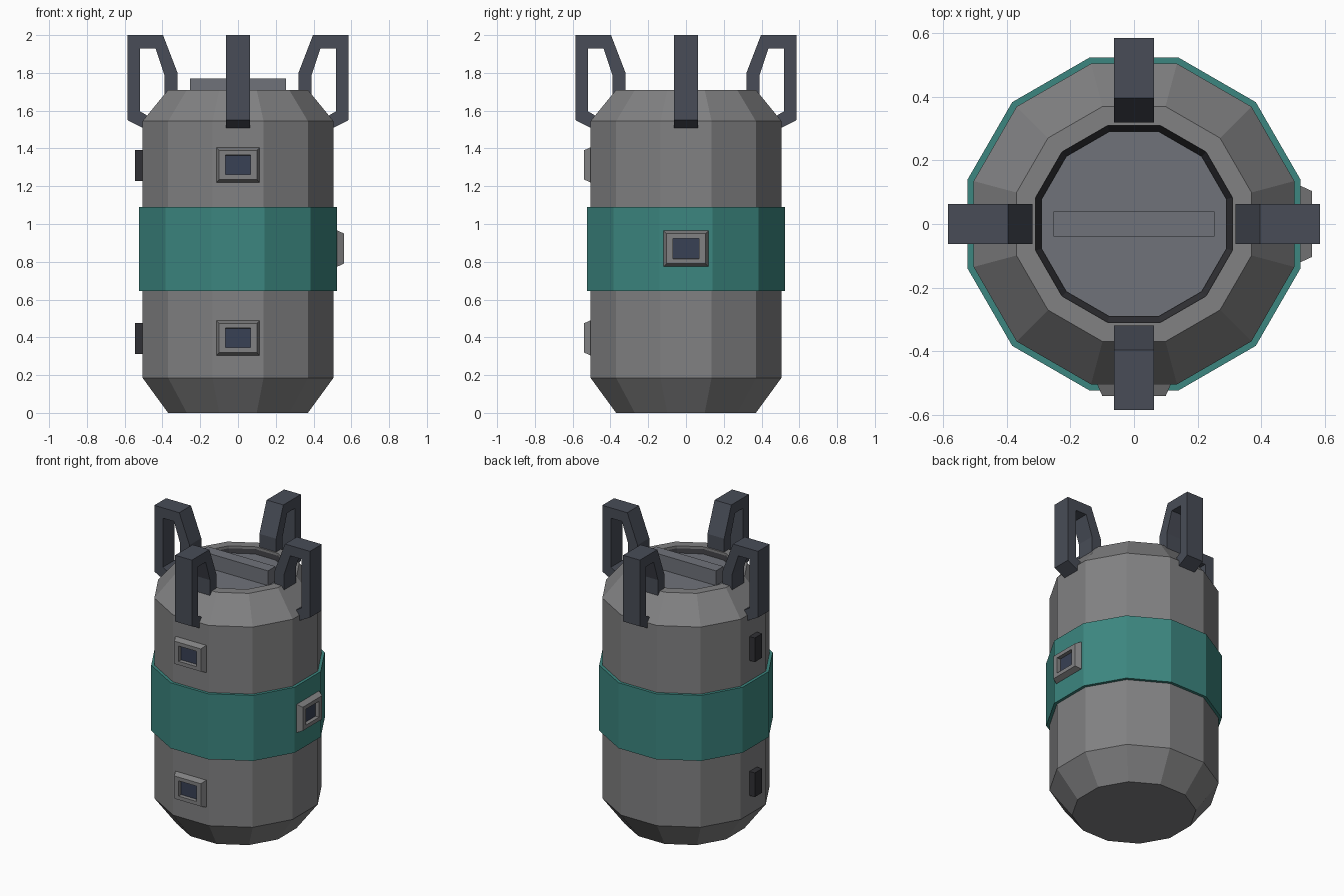
import bpy, bmesh, math
from mathutils import Matrix, Vector

if "Cube" in bpy.data.objects:
    bpy.data.objects.remove(bpy.data.objects["Cube"])

SIDES = 12


def material(name, rgb):
    m = bpy.data.materials.new(name)
    m.diffuse_color = (*rgb, 1)
    m.use_nodes = True
    m.node_tree.nodes["Principled BSDF"].inputs["Base Color"].default_value = m.diffuse_color
    return m


GREY = material("grey_metal", (0.22, 0.22, 0.225))
LID = material("lid_grey", (0.16, 0.17, 0.195))
TEAL = material("teal_paint", (0.045, 0.24, 0.215))
DARK = material("dark_metal", (0.065, 0.073, 0.095))
SEAL = material("seal", (0.03, 0.03, 0.035))
GLASS = material("dark_glass", (0.04, 0.052, 0.09))


def finish(name, bm, mats, matrix=Matrix()):
    bmesh.ops.recalc_face_normals(bm, faces=bm.faces)
    bm.transform(matrix)
    mesh = bpy.data.meshes.new(name)
    bm.to_mesh(mesh)
    bm.free()
    for m in mats:
        mesh.materials.append(m)
    obj = bpy.data.objects.new(name, mesh)
    bpy.context.collection.objects.link(obj)
    return obj


def bridge(bm, a, b):
    n = len(a)
    return [bm.faces.new((a[i], a[(i + 1) % n], b[(i + 1) % n], b[i])) for i in range(n)]


def lathe(name, profile, mat, ring=False):
    """Twelve-sided turned solid; profile is (distance to flat, z)."""
    bm = bmesh.new()
    loops = []
    for apothem, z in profile:
        r = apothem / math.cos(math.pi / SIDES)
        angles = [math.tau * (k + 0.5) / SIDES for k in range(SIDES)]
        loops.append([bm.verts.new((r * math.cos(a), r * math.sin(a), z)) for a in angles])
    for a, b in zip(loops, loops[1:]):
        bridge(bm, a, b)
    if ring:
        bridge(bm, loops[-1], loops[0])
    else:
        bm.faces.new(loops[0])
        bm.faces.new(loops[-1])
    return finish(name, bm, [mat])


def box(name, lo, hi, mat):
    bm = bmesh.new()
    bmesh.ops.create_cube(bm, size=1)
    lo, hi = Vector(lo), Vector(hi)
    size = hi - lo
    return finish(name, bm, [mat],
                  Matrix.Translation((lo + hi) / 2) @ Matrix.Diagonal((*size, 1)))


def window(name, distance, z, turn, scale=1.0):
    """Bevelled frame with a recessed pane, facing -y before turning."""
    bm = bmesh.new()
    loops = []
    for w, h, d in [(0.115, 0.092, -0.01), (0.115, 0.092, 0.002), (0.1, 0.077, 0.036),
                    (0.067, 0.052, 0.036), (0.065, 0.05, 0.012)]:
        w, h = w * scale, h * scale
        loops.append([bm.verts.new((sx * w, -distance - d, z + sz * h))
                      for sx, sz in ((-1, -1), (1, -1), (1, 1), (-1, 1))])
    for a, b in zip(loops, loops[1:]):
        bridge(bm, a, b)
    bm.faces.new(loops[0])
    bm.faces.new(loops[-1]).material_index = 1
    return finish(name, bm, [GREY, GLASS], Matrix.Rotation(turn, 4, 'Z'))


def handle(name, turn):
    """Open bracket outline in x,z, extruded across its width."""
    outline = [(0.585, 1.55), (0.585, 2.0), (0.397, 2.0), (0.32, 1.8), (0.32, 1.68),
               (0.39, 1.65), (0.39, 1.79), (0.437, 1.93), (0.52, 1.93), (0.52, 1.597),
               (0.43, 1.545), (0.44, 1.475)]
    bm = bmesh.new()
    a, b = [[bm.verts.new((x, y, z)) for x, z in outline] for y in (-0.063, 0.063)]
    bridge(bm, a, b)
    bm.faces.new(a)
    bm.faces.new(b)
    return finish(name, bm, [DARK], Matrix.Rotation(turn, 4, 'Z'))


# Canister shell with a sunken mouth
lathe("canister_body", [(0.37, 0), (0.505, 0.185), (0.505, 1.545), (0.37, 1.71),
                        (0.31, 1.71), (0.31, 1.62)], GREY)

# Painted band around the middle
lathe("middle_band", [(0.49, 0.645), (0.524, 0.645), (0.524, 1.09), (0.49, 1.09)], TEAL, ring=True)

# Lid, dark seal and grip bar
lathe("lid_seal", [(0.314, 1.70), (0.29, 1.66), (0.285, 1.61), (0.314, 1.61)], SEAL, ring=True)
lathe("lid", [(0.291, 1.61), (0.291, 1.67)], LID)
box("lid_grip", (-0.253, -0.04, 1.64), (0.253, 0.04, 1.77), LID)

# Four carrying handles
for k, side in enumerate(("right", "back", "left", "front")):
    handle(f"handle_{side}", k * math.pi / 2)

# Inspection windows: two in front, one on the band
window("window_front_upper", 0.505, 1.313, 0)
window("window_front_lower", 0.505, 0.397, 0)
window("window_right", 0.524, 0.87, math.pi / 2, 1.04)

# Small blocks on the left side
for label, z in (("upper", 1.31), ("lower", 0.393)):
    box(f"side_block_{label}", (-0.545, -0.04, z - 0.082), (-0.49, 0.04, z + 0.082), SEAL)
